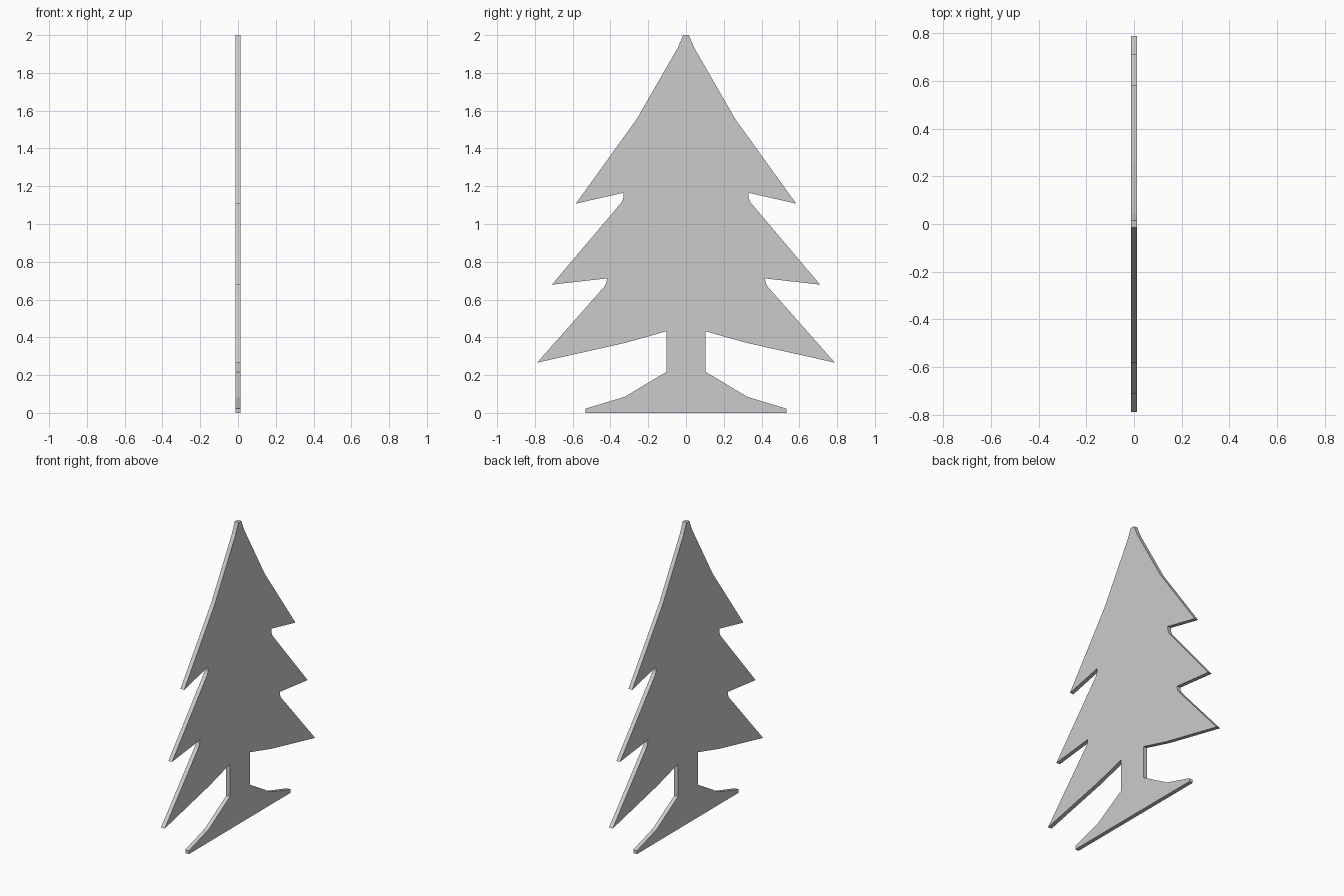
import bpy, bmesh

if "Cube" in bpy.data.objects:
    bpy.data.objects.remove(bpy.data.objects["Cube"])

HALF_THICKNESS = 0.0135

# Right half of the silhouette (y, z), from the tip down to the foot
half = [
    (0.015, 2.0), (0.045, 1.93), (0.097, 1.84), (0.26, 1.557),   # tip
    (0.583, 1.108), (0.331, 1.165), (0.332, 1.137), (0.341, 1.115),  # upper branch
    (0.71, 0.679), (0.418, 0.712), (0.421, 0.69), (0.431, 0.67),     # middle branch
    (0.788, 0.266), (0.32, 0.371), (0.104, 0.432),               # lower branch
    (0.104, 0.217), (0.325, 0.085), (0.533, 0.022), (0.533, 0.0),  # trunk and foot
]
outline = half + [(-y, z) for y, z in reversed(half)]

# Flat cut-out board: one outline face extruded along x
bm = bmesh.new()
face = bm.faces.new([bm.verts.new((-HALF_THICKNESS, y, z)) for y, z in outline])
result = bmesh.ops.extrude_face_region(bm, geom=[face], use_keep_orig=True)
moved = [v for v in result["geom"] if isinstance(v, bmesh.types.BMVert)]
bmesh.ops.translate(bm, verts=moved, vec=(2 * HALF_THICKNESS, 0, 0))
bmesh.ops.recalc_face_normals(bm, faces=bm.faces)

mesh = bpy.data.meshes.new("tree_cutout")
bm.to_mesh(mesh)
bm.free()
tree = bpy.data.objects.new("tree_cutout", mesh)
bpy.context.collection.objects.link(tree)
